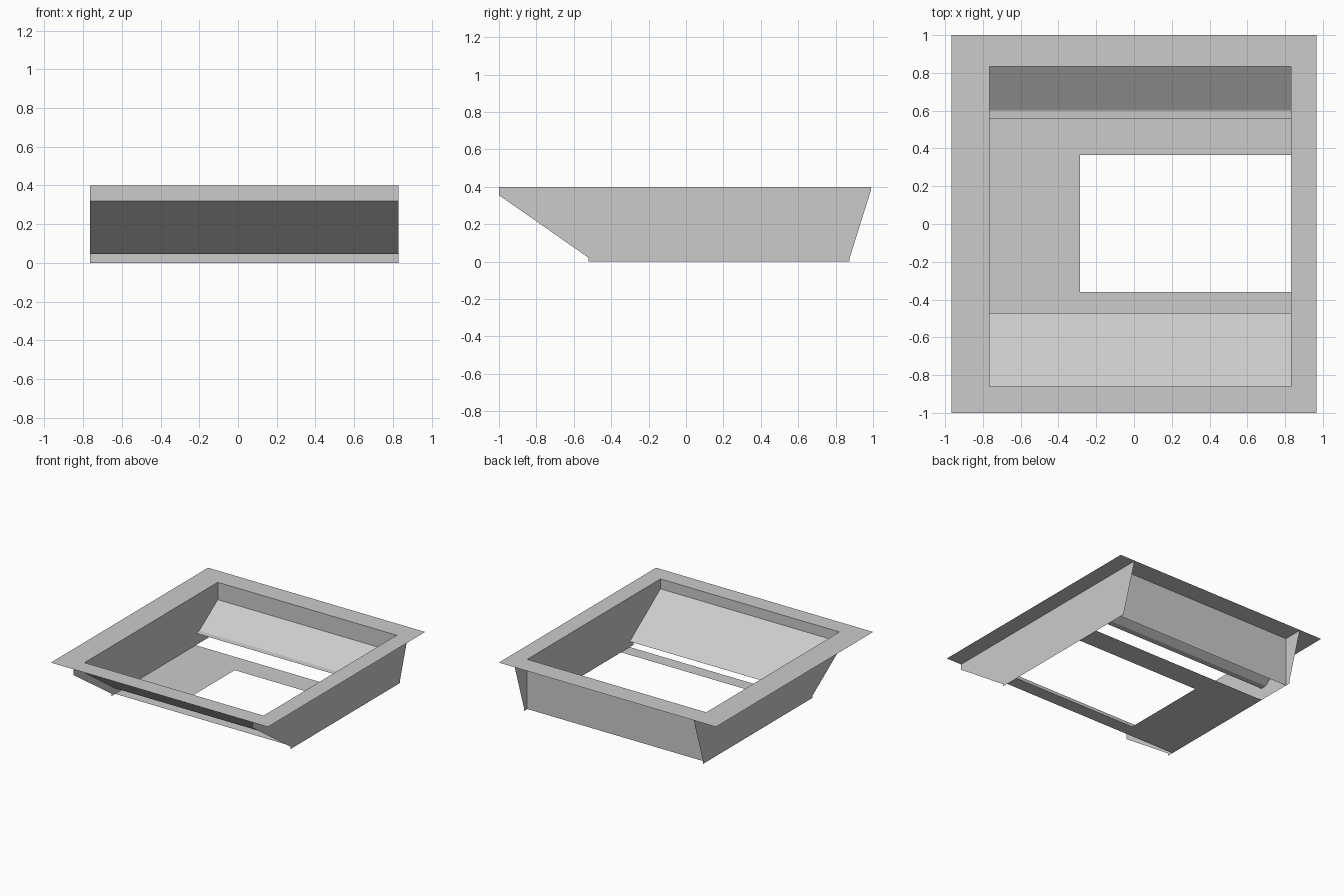
import bpy

cube = bpy.data.objects.get("Cube")
if cube:
    bpy.data.objects.remove(cube, do_unlink=True)

# One grey sheet-metal colour
grey = bpy.data.materials.new("sheet_grey")
grey.use_nodes = True
colour = (0.6, 0.6, 0.6, 1)
grey.diffuse_color = colour
grey.node_tree.nodes["Principled BSDF"].inputs["Base Color"].default_value = colour

LEFT, RIGHT = -0.765, 0.83     # side wall positions in x
BACK, FRONT = 0.835, -0.86     # opening limits in y
TOP = 0.4


def sheet(name, verts, faces):
    mesh = bpy.data.meshes.new(name)
    mesh.from_pydata(verts, [], faces)
    mesh.materials.append(grey)
    obj = bpy.data.objects.new(name, mesh)
    bpy.context.collection.objects.link(obj)
    return obj


def folded_panel(name, profile):
    """Sweep a (y, z) profile across the tray from wall to wall."""
    verts = [(x, y, z) for y, z in profile for x in (LEFT, RIGHT)]
    faces = [(i, i + 1, i + 3, i + 2) for i in range(0, len(verts) - 2, 2)]
    return sheet(name, verts, faces)


def rectangle(x0, x1, y0, y1, z):
    return [(x0, y0, z), (x1, y0, z), (x1, y1, z), (x0, y1, z)]


# Flat rim around the opening
rim = rectangle(-0.967, 0.967, -1, 1, TOP) + rectangle(LEFT, RIGHT, FRONT, BACK, TOP)
sheet("rim", rim, [(i, (i + 1) % 4, (i + 1) % 4 + 4, i + 4) for i in range(4)])

# Side walls share one outline
side = [(-1, TOP), (-1, 0.355), (-0.52, 0.02), (-0.52, 0),
        (0.875, 0), (0.875, 0.02), (0.99, 0.385), (0.99, TOP)]
for name, x in (("wall_right", LEFT), ("wall_left", RIGHT)):
    order = list(range(len(side)))
    sheet(name, [(x, y, z) for y, z in side], [order if x > 0 else order[::-1]])

# Front and back walls with their sloping inner panels
folded_panel("front_panel", [(FRONT, TOP), (FRONT, 0.32), (-0.47, 0.045)])
folded_panel("back_wall", [(BACK, TOP), (BACK, 0)])
folded_panel("back_slope", [(BACK, 0.26), (0.6, 0.1), (0.555, 0.097)])

# Floor in three strips, leaving an opening that reaches the wall
for name, x1, y0, y1 in (("floor_front", RIGHT, -0.47, -0.36),
                         ("floor_side", -0.285, -0.36, 0.365),
                         ("floor_back", RIGHT, 0.365, 0.555)):
    sheet(name, rectangle(LEFT, x1, y0, y1, 0), [(0, 1, 2, 3)])
